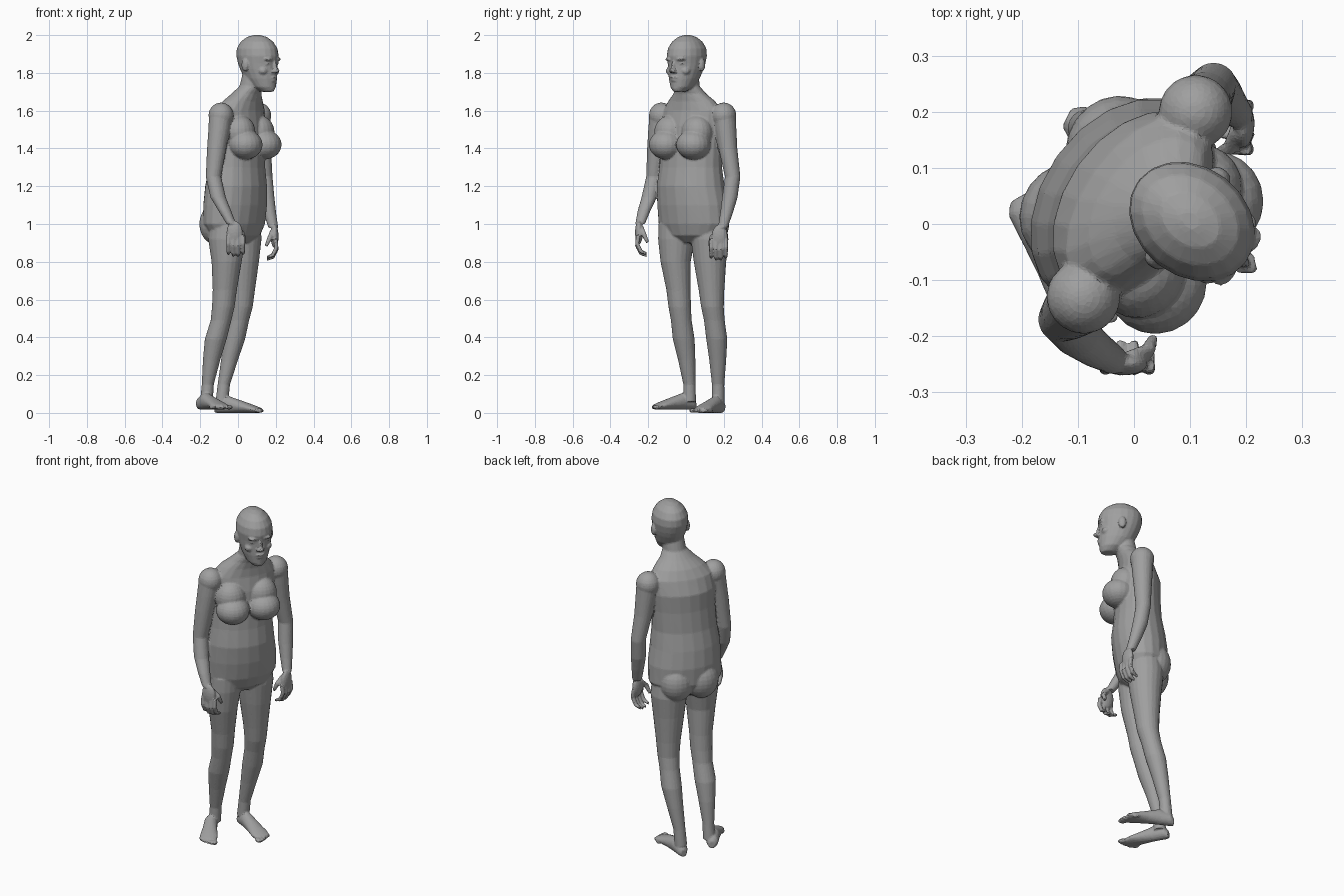
import bpy
import bmesh
import math
from mathutils import Vector, Matrix

default_cube = bpy.data.objects.get("Cube")
if default_cube:
    bpy.data.objects.remove(default_cube, do_unlink=True)

UP = Vector((0, 0, 1))
SIDES = 20
bm = bmesh.new()


def heading(degrees):
    """Return the forward and left directions for a facing angle."""
    angle = math.radians(degrees)
    forward = Vector((math.cos(angle), math.sin(angle), 0))
    return forward, UP.cross(forward)


def loft(sections, side, other=None):
    """Skin elliptical sections (centre, half width, half depth) into a closed shell."""
    centres = [Vector(section[0]) for section in sections]
    rings = []
    for i, (_, width, depth) in enumerate(sections):
        tangent = centres[min(i + 1, len(centres) - 1)] - centres[max(i - 1, 0)]
        across = other or tangent.cross(side).normalized()
        ring = []
        for k in range(SIDES):
            turn = math.tau * k / SIDES
            offset = side * width * math.cos(turn) + across * depth * math.sin(turn)
            ring.append(bm.verts.new(centres[i] + offset))
        rings.append(ring)
    for lower, upper in zip(rings, rings[1:]):
        for k in range(SIDES):
            n = (k + 1) % SIDES
            bm.faces.new((lower[k], lower[n], upper[n], upper[k]))
    bm.faces.new(rings[0][::-1])
    bm.faces.new(rings[-1])


def ellipsoid(centre, forward, left, radii):
    """Add an ellipsoid with radii along forward, left and up."""
    axes = [forward * radii[0], left * radii[1], UP * radii[2]]
    matrix = Matrix.Translation(centre) @ Matrix(axes).transposed().to_4x4()
    bmesh.ops.create_uvsphere(bm, u_segments=20, v_segments=14, radius=1, matrix=matrix)


def limb(points, forward, left):
    """Round limb through rows of x, y, z, radius."""
    loft([((x, y, z), r, r) for x, y, z, r in points], left, forward)


# Torso, from crotch to neck: x, y, z, half width, half depth
forward, left = heading(-35)
torso = [
    (-.01, .035, .9, .08, .06),
    (-.015, .035, .94, .17, .11),
    (-.02, .04, 1.0, .205, .14),
    (-.015, .035, 1.1, .205, .15),
    (-.01, .025, 1.2, .195, .148),
    (-.005, .025, 1.3, .182, .132),
    (0, .03, 1.42, .18, .125),
    (0, .035, 1.52, .185, .122),
    (.01, .035, 1.6, .18, .1),
    (.025, .03, 1.65, .14, .085),
    (.045, .02, 1.69, .095, .07),
    (.07, .01, 1.73, .063, .062),
    (.09, .005, 1.82, .06, .06),
]
loft([((x, y, z), w, d) for x, y, z, w, d in torso], left, forward)

# Breasts and buttocks
chest = Vector((0, .03, 1.42))
pelvis = Vector((-.02, .04, 1.0))
for sign in (-1, 1):
    lobe = chest + left * sign * .088
    ellipsoid(lobe + forward * .11, forward, left, (.09, .092, .078))
    ellipsoid(lobe + forward * .075 + UP * .065, forward, left, (.08, .085, .09))
    ellipsoid(pelvis - forward * .065 + left * sign * .072, forward, left, (.088, .095, .11))

# Legs: hip to ankle
right_leg = [
    (-.055, -.05, 1.0, .095),
    (-.06, -.05, .92, .098),
    (-.06, -.055, .8, .08),
    (-.07, -.04, .65, .064),
    (-.078, -.033, .56, .06),
    (-.09, -.025, .49, .055),
    (-.118, -.012, .39, .058),
    (-.14, .004, .28, .046),
    (-.16, .018, .15, .032),
    (-.167, .02, .06, .034),
]
left_leg = [
    (.025, .12, 1.0, .095),
    (.025, .125, .92, .1),
    (.025, .127, .8, .086),
    (.022, .135, .65, .068),
    (.018, .14, .56, .06),
    (.004, .15, .49, .055),
    (-.018, .163, .39, .056),
    (-.045, .168, .28, .045),
    (-.075, .17, .15, .033),
    (-.085, .17, .06, .034),
]

# Arms: shoulder to wrist
right_arm = [
    (-.09, -.13, 1.6, .062),
    (-.1, -.143, 1.5, .057),
    (-.113, -.155, 1.4, .051),
    (-.13, -.17, 1.25, .041),
    (-.105, -.195, 1.14, .041),
    (-.07, -.222, 1.07, .034),
    (-.035, -.243, 1.0, .026),
]
left_arm = [
    (.11, .2, 1.6, .062),
    (.117, .21, 1.5, .057),
    (.125, .222, 1.4, .05),
    (.142, .247, 1.25, .041),
    (.152, .232, 1.14, .041),
    (.168, .215, 1.06, .034),
    (.187, .195, .98, .026),
]
for points in (right_leg, left_leg, right_arm, left_arm):
    limb(points, forward, left)
for arm in (right_arm, left_arm):
    ellipsoid(Vector(arm[0][:3]) - UP * .025, forward, left, (.066, .066, .068))


def foot(heel, toe, floor, inner):
    """Foot from heel to toe tip; inner is the sign of the big toe side."""
    heel, toe = Vector((*heel, floor)), Vector((*toe, floor))
    length = toe - heel
    side = UP.cross(length).normalized()
    profile = [(0, .018, .022), (.07, .033, .034), (.28, .036, .044),
               (.5, .04, .034), (.75, .049, .022), (.9, .045, .014)]
    loft([(heel + length * t + UP * h, w, h) for t, w, h in profile], side, UP)
    for i in range(5):
        across = side * inner * (.036 - .019 * i)
        reach = length * (.95 - .012 * i * i)
        size = .016 if i == 0 else .0105
        ellipsoid(heel + reach + across + UP * .012,
                  length.normalized(), side, (.024, size, .012))


foot((-.205, .048), (-.07, -.185), .018, 1)
foot((-.12, .19), (.14, .06), 0, -1)


def hand(wrist, ahead, curl):
    """Loosely curled hand; ahead is the thumb side, curl the palm side."""
    wrist = Vector(wrist)

    def place(a, c, drop):
        return wrist + ahead * a + curl * c - UP * drop

    ellipsoid(place(.012, -.004, .045), ahead, curl, (.043, .021, .062))
    for i in range(4):
        a = .018 + (i - 1.5) * .026
        drop = .01 if i in (1, 2) else 0
        loft([(place(a, -.008, .06), .012, .012),
              (place(a, -.014, .105 + drop), .0115, .0115),
              (place(a, .006, .145 + drop), .011, .011),
              (place(a, .038, .158 + drop), .008, .008)], ahead)
    loft([(place(.02, .004, .015), .016, .016),
          (place(.055, .02, .05), .014, .014),
          (place(.064, .042, .098), .009, .009)], ahead)


hand((-.03, -.245, 1.0), Vector((1, 0, 0)), Vector((0, 1, 0)))
hand((.19, .19, .98), Vector((0, -1, 0)), Vector((-1, 0, 0)))

# Head: forward shift, height, half width, half depth
forward, left = heading(-38)
middle = Vector((.105, .003, 0))
skull = [
    (.062, 1.7, .028, .038), (.042, 1.725, .056, .066),
    (.02, 1.77, .075, .093), (.006, 1.82, .088, .106),
    (0, 1.85, .093, .112), (-.002, 1.89, .098, .121),
    (-.005, 1.93, .093, .116), (-.006, 1.965, .073, .094),
    (-.006, 1.99, .043, .058), (-.006, 2.0, .015, .02),
]
loft([(middle + forward * s + UP * z, w, d) for s, z, w, d in skull], left, forward)


def feature(ahead, aside, height, radii):
    """Facial feature mirrored when it is off the centre line."""
    for sign in ((-1, 1) if aside else (1,)):
        centre = middle + forward * ahead + left * aside * sign + UP * height
        ellipsoid(centre, forward, left, radii)


feature(.124, 0, 1.812, (.02, .014, .012))     # nose tip
feature(.112, 0, 1.835, (.014, .01, .03))      # nose bridge
feature(.118, .013, 1.808, (.012, .009, .008)) # nostrils
feature(.098, .036, 1.872, (.02, .028, .01))   # brows
feature(.093, .036, 1.85, (.013, .018, .008))  # eyes
feature(.074, .048, 1.81, (.025, .028, .022))  # cheeks
feature(.108, 0, 1.776, (.013, .026, .007))    # upper lip
feature(.104, 0, 1.761, (.014, .022, .008))    # lower lip
feature(.088, 0, 1.72, (.02, .025, .017))      # chin
feature(-.012, .096, 1.842, (.021, .013, .034))  # ears

# One continuous body from all the overlapping shells
mesh = bpy.data.meshes.new("body")
bm.to_mesh(mesh)
bm.free()
body = bpy.data.objects.new("body", mesh)
bpy.context.collection.objects.link(body)
bpy.ops.object.select_all(action='DESELECT')
body.select_set(True)
bpy.context.view_layer.objects.active = body

fuse = body.modifiers.new("fuse", 'REMESH')
fuse.mode = 'VOXEL'
fuse.voxel_size = .005
soften = body.modifiers.new("soften", 'SMOOTH')
soften.factor = .5
soften.iterations = 6
facets = body.modifiers.new("facets", 'DECIMATE')
facets.ratio = .12
for name in ("fuse", "soften", "facets"):
    bpy.ops.object.modifier_apply(modifier=name)
bpy.ops.object.shade_flat()

# Plain grey
grey = bpy.data.materials.new("plain grey")
grey.use_nodes = True
colour = (.35, .35, .35, 1)
grey.diffuse_color = colour
grey.node_tree.nodes["Principled BSDF"].inputs["Base Color"].default_value = colour
body.data.materials.clear()
body.data.materials.append(grey)
